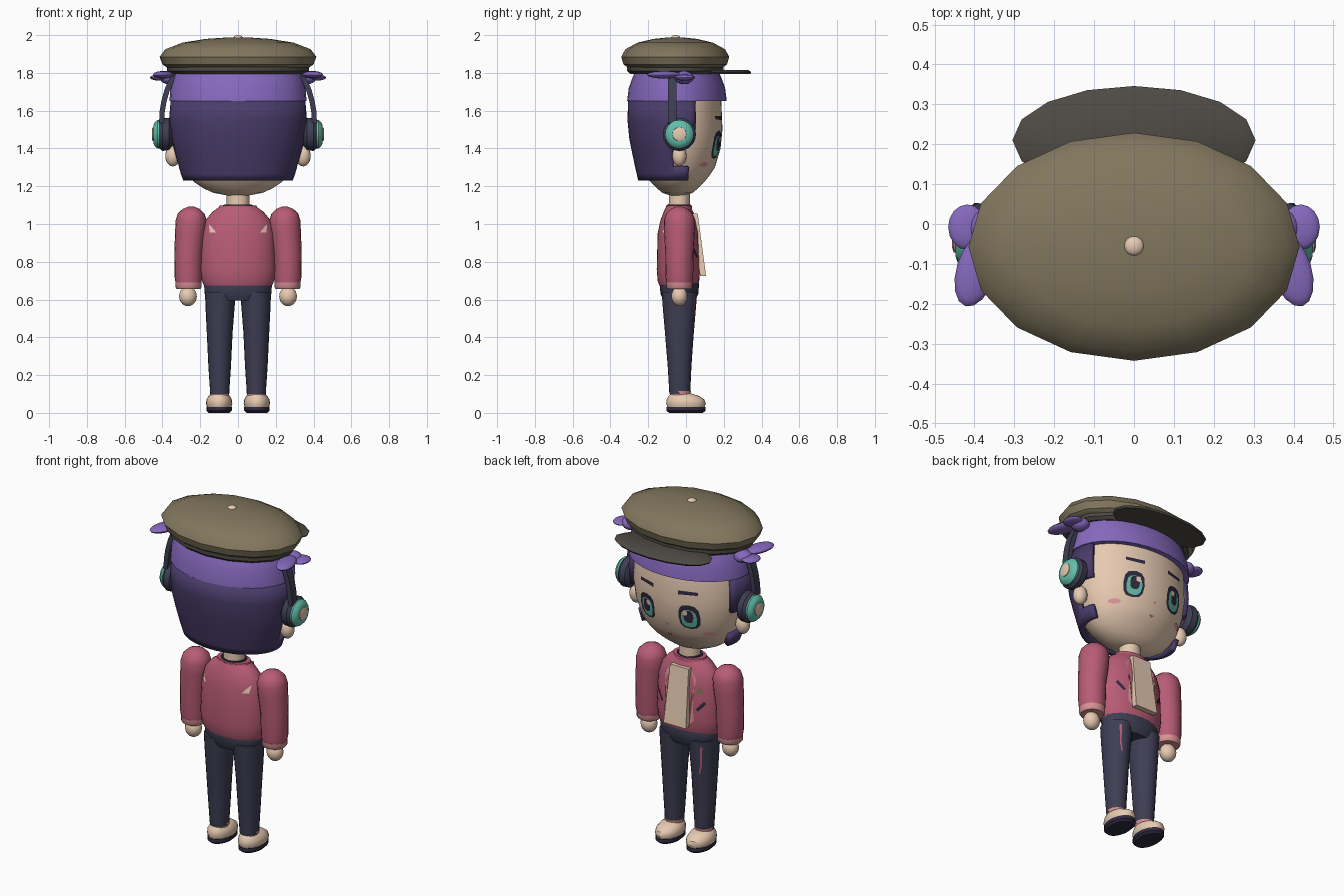
import bpy, bmesh, math
from mathutils import Matrix

if "Cube" in bpy.data.objects:
    bpy.data.objects.remove(bpy.data.objects["Cube"])


def srgb(r, g, b):
    return tuple(((c / 255 + 0.055) / 1.055) ** 2.4 for c in (r, g, b)) + (1,)


PALETTE = {
    "olive": (130, 119, 94), "dark_olive": (78, 74, 68), "violet": (134, 105, 190),
    "dark_purple": (74, 60, 106), "skin": (232, 203, 178), "rose": (184, 92, 118),
    "navy": (62, 62, 84), "teal": (100, 190, 170), "pale_pink": (218, 146, 150),
    "ink": (48, 42, 62)}
MATS = {}
for key, rgb in PALETTE.items():
    MATS[key] = bpy.data.materials.new(key)
    MATS[key].diffuse_color = srgb(*rgb)


def finish(name, bm, mat, mirror=False):
    """Turn a bmesh into an object, optionally with a copy across x = 0."""
    if mirror:
        dup = bmesh.ops.duplicate(bm, geom=bm.verts[:] + bm.edges[:] + bm.faces[:])["geom"]
        for v in dup:
            if isinstance(v, bmesh.types.BMVert):
                v.co.x *= -1
        bmesh.ops.reverse_faces(bm, faces=[f for f in dup if isinstance(f, bmesh.types.BMFace)])
    me = bpy.data.meshes.new(name)
    bm.to_mesh(me)
    bm.free()
    me.materials.append(MATS[mat])
    ob = bpy.data.objects.new(name, me)
    bpy.context.collection.objects.link(ob)
    return ob


def loft(name, rings, mat, n=16, mirror=False, caps=True, keep=None, matrix=None):
    """Stack elliptical rings (z, cx, cy, rx, ry); keep() drops unwanted faces."""
    bm = bmesh.new()
    rows = [[bm.verts.new((cx + rx * math.cos(2 * math.pi * i / n),
                           cy + ry * math.sin(2 * math.pi * i / n), z)) for i in range(n)]
            for z, cx, cy, rx, ry in rings]
    for a, b in zip(rows, rows[1:]):
        for i in range(n):
            j = (i + 1) % n
            bm.faces.new((a[i], a[j], b[j], b[i]))
    if caps:
        bm.faces.new(rows[0][::-1])
        bm.faces.new(rows[-1])
    if keep:
        drop = [f for f in bm.faces if not keep(f.calc_center_median())]
        bmesh.ops.delete(bm, geom=drop, context="FACES")
    if matrix:
        bm.transform(matrix)
    return finish(name, bm, mat, mirror)


def ball(name, loc, size, mat, mirror=False, turn=0):
    bm = bmesh.new()
    m = Matrix.Translation(loc) @ Matrix.Rotation(turn, 4, "Z") @ Matrix.Diagonal((*size, 1))
    bmesh.ops.create_uvsphere(bm, u_segments=16, v_segments=10, radius=1, matrix=m)
    return finish(name, bm, mat, mirror)


def ring_at(rings, z):
    for a, b in zip(rings, rings[1:]):
        if a[0] <= z <= b[0]:
            t = (z - a[0]) / (b[0] - a[0])
            return [p + t * (q - p) for p, q in zip(a, b)]
    return rings[-1]


def plate(name, rings, pts, mat, off=0.004, mirror=False, side=1):
    """Thin patch of (x, z) points laid on a lofted surface, facing side * y."""
    def put(x, z):
        _, cx, cy, rx, ry = ring_at(rings, z)
        s = math.sqrt(max(0.0, 1 - ((x - cx) / rx) ** 2))
        return bm.verts.new((x, cy + side * (ry * s + off), z))
    bm = bmesh.new()
    mid = put(sum(p[0] for p in pts) / len(pts), sum(p[1] for p in pts) / len(pts))
    vs = [put(*p) for p in pts]
    for a, b in zip(vs, vs[1:] + vs[:1]):
        f = bm.faces.new((mid, a, b))
        f.normal_update()
        if f.normal.y * side < 0:
            f.normal_flip()
    return finish(name, bm, mat, mirror)


def oval(x, z, w, h, n=12, power=0.75):
    out = []
    for i in range(n):
        c, s = math.cos(2 * math.pi * i / n), math.sin(2 * math.pi * i / n)
        out.append((x + w * math.copysign(abs(c) ** power, c),
                    z + h * math.copysign(abs(s) ** power, s)))
    return out


def rings_of(rows, cx, cy):
    return [(z, cx, cy, rx, ry) for z, rx, ry in rows]


# Head and ears
HEAD = rings_of([(1.15, .05, .035), (1.165, .13, .08), (1.19, .185, .11), (1.22, .23, .14),
                 (1.26, .262, .172), (1.3, .287, .198), (1.4, .32, .228), (1.5, .335, .238),
                 (1.65, .33, .232), (1.8, .3, .2)], 0, -.045)
loft("head", HEAD, "skin", 48)
ball("ears", (.345, -.035, 1.36), (.04, .038, .055), "skin", True)

# Face details
plate("eye_outline", HEAD, oval(.135, 1.42, .058, .075), "ink", .003, True)
plate("eye_iris", HEAD, oval(.135, 1.412, .043, .055), "teal", .005, True)
plate("eye_pupil", HEAD, oval(.135, 1.425, .026, .038), "ink", .007, True)
plate("eye_glint", HEAD, oval(.118, 1.447, .014, .015), "skin", .009, True)
plate("eyebrows", HEAD, [(.08, 1.55), (.185, 1.555), (.185, 1.573), (.08, 1.572)], "ink", .004, True)
plate("blush", HEAD, oval(.215, 1.315, .028, .014, 10, 1), "pale_pink", .004, True)
plate("nose", HEAD, oval(0, 1.35, .006, .007, 6, 1), "rose", .004)
plate("mouth", HEAD, [(-.018, 1.285), (.018, 1.285), (0, 1.272)], "rose", .004)


# Bobbed hair, open around the face with a step at each ear
def hair_keep(c):
    return c.y < (.02 if c.z < 1.3 else -.07 if c.z < 1.45 else .06)


HAIR = rings_of([(1.23, .29, .205), (1.265, .302, .213), (1.3, .313, .221), (1.375, .335, .237),
                 (1.45, .354, .252), (1.55, .365, .262), (1.66, .356, .258)], 0, -.048)
hair = loft("hair", HAIR, "dark_purple", 64, caps=False, keep=hair_keep)
mod = hair.modifiers.new("thickness", "SOLIDIFY")
mod.thickness, mod.offset = .03, -1

# Head scarf and its side bows
loft("head_scarf", rings_of([(1.65, .363, .264), (1.72, .358, .255), (1.77, .345, .237),
                             (1.835, .325, .21)], 0, -.048), "violet", 32)
ball("bow_knots", (.365, -.01, 1.775), (.05, .05, .035), "violet", True)
ball("bow_front_flaps", (.418, -.008, 1.775), (.048, .057, .016), "violet", True)
ball("bow_back_flaps", (.395, -.115, 1.79), (.05, .095, .02), "violet", True, .3)

# Cap with band, visor and top button
loft("cap_band", rings_of([(1.795, .355, .24), (1.81, .375, .255), (1.85, .375, .255)], 0, -.057),
     "dark_olive", 16)
loft("cap_crown", rings_of([(1.828, .375, .25), (1.845, .40, .274), (1.885, .415, .286),
                            (1.925, .385, .264), (1.96, .295, .2), (1.98, .17, .115),
                            (1.988, .05, .035)], 0, -.057), "olive", 16)
loft("cap_visor", rings_of([(1.795, .295, .13), (1.805, .305, .136), (1.815, .28, .12)], 0, .21),
     "dark_olive", 16)
ball("cap_button", (0, -.055, 1.985), (.025, .025, .015), "skin")

# Headphones: cups turned onto the x axis, plus the band
TURN = Matrix.Translation((0, -.035, 1.475)) @ Matrix.Rotation(math.pi / 2, 4, "Y")
for nm, col, prof in (
        ("headphone_cushions", "navy", [(.345, .06), (.365, .085), (.4, .088), (.415, .075)]),
        ("headphone_shells", "teal", [(.405, .074), (.425, .076), (.442, .062), (.448, .045)]),
        ("headphone_caps", "skin", [(.44, .038), (.452, .036), (.456, .025)])):
    loft(nm, [(d, 0, 0, r, r) for d, r in prof], col, 20, True, matrix=TURN)
bm = bmesh.new()
prev = None
path = [(.405, 1.53), (.402, 1.59), (.392, 1.65), (.375, 1.71), (.348, 1.77), (.31, 1.815)]
for x, z in path:
    cur = [bm.verts.new((x + dx, -.072 + dy, z + dx * .4))
           for dx, dy in ((-.013, -.023), (.013, -.023), (.013, .023), (-.013, .023))]
    if prev:
        for i in range(4):
            bm.faces.new((prev[i], prev[(i + 1) % 4], cur[(i + 1) % 4], cur[i]))
    else:
        bm.faces.new(cur[::-1])
    prev = cur
bm.faces.new(prev)
finish("headphone_band", bm, "navy", True)

# Neck, jacket body and collar
loft("neck", rings_of([(1.05, .062, .058), (1.12, .06, .056), (1.18, .06, .056)], 0, -.035), "skin")
TORSO = rings_of([(.675, .18, .102), (.7, .192, .11), (.76, .2, .115), (.95, .192, .11),
                  (1.02, .172, .095), (1.065, .135, .078), (1.09, .1, .066)], 0, -.04)
loft("jacket", TORSO, "rose", 32)
loft("collar", rings_of([(1.075, .105, .07), (1.098, .098, .068), (1.1, .07, .06)], 0, -.037), "rose", 24)
loft("collar_lining", rings_of([(1.09, .08, .062), (1.104, .072, .06)], 0, -.037), "ink", 24)

# Shirt panel hanging in front of the open jacket
bm = bmesh.new()
bmesh.ops.create_cube(bm, size=1)
for v in bm.verts:
    up, front = v.co.z > 0, v.co.y > 0
    v.co.x *= .12 if up else .145
    v.co.z = 1.055 if up else .725
    v.co.y = (.062 if up else .106) if front else (.02 if up else .075)
finish("shirt_panel", bm, "skin")
plate("jacket_trim", TORSO, [(.07, .74), (.095, .76), (.088, .9), (.1, 1.0), (.07, 1.04)],
      "pale_pink", .005, True)
plate("front_slashes", TORSO, [(.105, .83), (.118, .82), (.155, .865), (.145, .88)], "ink", .005, True)
plate("front_badge", TORSO, [(-.105, .925), (-.145, .925), (-.125, .965)], "olive", .005)
plate("back_marks", TORSO, [(.115, .955), (.15, .955), (.155, 1.0), (.14, .985)],
      "skin", .005, True, -1)

# Arms, cuffs and hands
SLEEVE = [(.685, .262, .068), (.72, .263, .073), (.85, .262, .075), (.96, .252, .081),
          (1.02, .248, .082), (1.055, .248, .071), (1.08, .248, .045), (1.092, .248, .015)]
loft("sleeves", [(z, cx, -.035, r, r) for z, cx, r in SLEEVE], "rose", 20, True)
loft("cuffs", [(.655, .262, -.035, .062, .062), (.665, .262, -.035, .069, .069),
               (.69, .262, -.035, .07, .07)], "pale_pink", 20, True)
ball("hands", (.265, -.035, .617), (.047, .043, .052), "skin", True)

# Trousers
loft("hips", rings_of([(.595, .15, .082), (.63, .176, .1), (.68, .18, .104), (.705, .172, .1)],
                      0, -.035), "navy", 24)
LEG = [(.1, .097, -.033, .05, .055), (.25, .097, -.034, .06, .063), (.42, .097, -.035, .068, .076),
       (.56, .095, -.035, .077, .088), (.64, .093, -.035, .082, .094)]
loft("legs", LEG, "navy", 20, True)
plate("pocket_seams", LEG, [(.128, .61), (.138, .61), (.132, .5), (.122, .45), (.115, .45), (.124, .5)],
      "rose", .004, True)

# Socks, shoes and soles
loft("socks", [(.08, .097, -.03, .048, .052), (.115, .097, -.03, .052, .056)], "pale_pink", 16, True)
loft("shoes", [(.03, .1, .0, .064, .098), (.05, .1, .0, .07, .105), (.07, .1, -.002, .067, .1),
               (.09, .099, -.012, .056, .08), (.103, .098, -.026, .04, .052)], "skin", 20, True)
loft("soles", [(0, .1, 0, .055, .09), (.012, .1, 0, .067, .104), (.032, .1, 0, .067, .102)],
     "ink", 20, True)

# Smooth shading with sharp edges kept
for ob in bpy.context.scene.objects:
    ob.select_set(True)
    bpy.context.view_layer.objects.active = ob
bpy.ops.object.shade_smooth_by_angle(angle=math.radians(35))

for m in bpy.data.materials:
    if m.users and not m.is_grease_pencil:
        m.use_nodes = True
        m.node_tree.nodes["Principled BSDF"].inputs["Base Color"].default_value = m.diffuse_color
